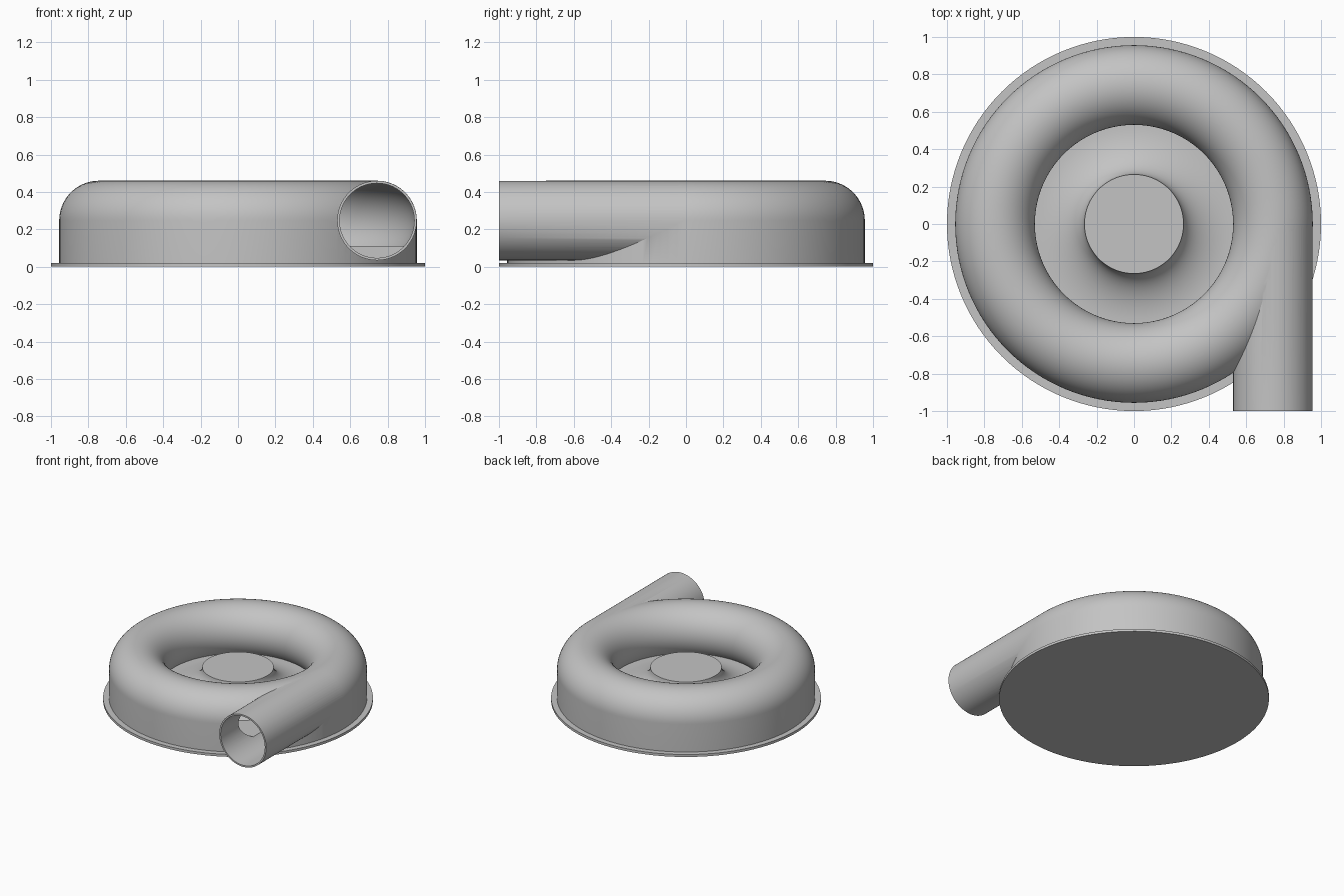
import bpy, bmesh
from math import sin, cos, pi, radians, asin
from mathutils import Matrix

if "Cube" in bpy.data.objects:
    bpy.data.objects.remove(bpy.data.objects["Cube"])

SEGMENTS = 128
RING_R, RING_Z, TUBE_R, BORE_R = 0.743, 0.247, 0.213, 0.2
FLOOR_Z = 0.11

metal = bpy.data.materials.new("grey metal")
metal.use_nodes = True
GREY = (0.55, 0.55, 0.55, 1)
metal.diffuse_color = GREY
metal.node_tree.nodes["Principled BSDF"].inputs["Base Color"].default_value = GREY


def make_object(name, bm):
    bmesh.ops.remove_doubles(bm, verts=bm.verts, dist=1e-5)
    bmesh.ops.recalc_face_normals(bm, faces=bm.faces)
    mesh = bpy.data.meshes.new(name)
    bm.to_mesh(mesh)
    bm.free()
    mesh.materials.append(metal)
    obj = bpy.data.objects.new(name, mesh)
    bpy.context.collection.objects.link(obj)
    return obj


def revolve(name, profile, closed=False):
    """Spin an (r, z) profile round the z axis."""
    bm = bmesh.new()
    verts = [bm.verts.new((r, 0, z)) for r, z in profile]
    pairs = list(zip(verts, verts[1:]))
    if closed:
        pairs.append((verts[-1], verts[0]))
    edges = [bm.edges.new(p) for p in pairs]
    bmesh.ops.spin(bm, geom=verts + edges, cent=(0, 0, 0), axis=(0, 0, 1),
                   angle=2 * pi, steps=SEGMENTS, use_duplicate=False)
    return make_object(name, bm)


def rod(name, radius, y0, y1):
    """Solid cylinder along y on the outlet axis."""
    bm = bmesh.new()
    place = (Matrix.Translation((RING_R, (y0 + y1) / 2, RING_Z))
             @ Matrix.Rotation(pi / 2, 4, "X"))
    bmesh.ops.create_cone(bm, cap_ends=True, segments=96, radius1=radius,
                          radius2=radius, depth=y1 - y0, matrix=place)
    return make_object(name, bm)


def ring_arc(radius, a0, a1, steps):
    return [(RING_R + radius * cos(a0 + (a1 - a0) * i / steps),
             RING_Z + radius * sin(a0 + (a1 - a0) * i / steps))
            for i in range(steps + 1)]


def smooth(obj):
    bpy.ops.object.select_all(action="DESELECT")
    obj.select_set(True)
    bpy.context.view_layer.objects.active = obj
    bpy.ops.object.shade_smooth_by_angle(angle=radians(30))


# Base flange
flange = revolve("base_flange", [(0, 0), (1, 0), (1, 0.02), (0, 0.02)])
smooth(flange)

# Housing: straight outer wall, rounded ring, floor and flared hub
outer_dip = asin((RING_Z - FLOOR_Z) / TUBE_R)
wall = [(0, 0.01), (RING_R + TUBE_R, 0.01)]
ring = ring_arc(TUBE_R, 0, pi + outer_dip, 44)
hub_r, hub_z, flare_r = 0.265, 0.27, 0.53
flare = [(flare_r - (flare_r - hub_r) * sin(t), hub_z - (hub_z - FLOOR_Z) * cos(t))
         for t in (pi / 2 * i / 14 for i in range(15))]
housing = revolve("volute_housing", wall + ring + flare + [(0, hub_z)])

# Outlet pipe, ring cavity and pipe bore
pipe = rod("outlet_pipe_solid", TUBE_R - 0.0005, -1, -0.005)
inner_dip = asin((RING_Z - FLOOR_Z) / BORE_R)
cavity = revolve("ring_cavity_cutter",
                 ring_arc(BORE_R, -inner_dip, pi + inner_dip, 40), closed=True)
bore = rod("pipe_bore_cutter", BORE_R - 0.0005, -1.05, -0.01)

for helper, operation in ((pipe, "UNION"), (cavity, "DIFFERENCE"), (bore, "DIFFERENCE")):
    mod = housing.modifiers.new(helper.name, "BOOLEAN")
    mod.object, mod.operation, mod.solver = helper, operation, "EXACT"
    bpy.context.view_layer.objects.active = housing
    bpy.ops.object.modifier_apply(modifier=mod.name)
    bpy.data.objects.remove(helper)
smooth(housing)
